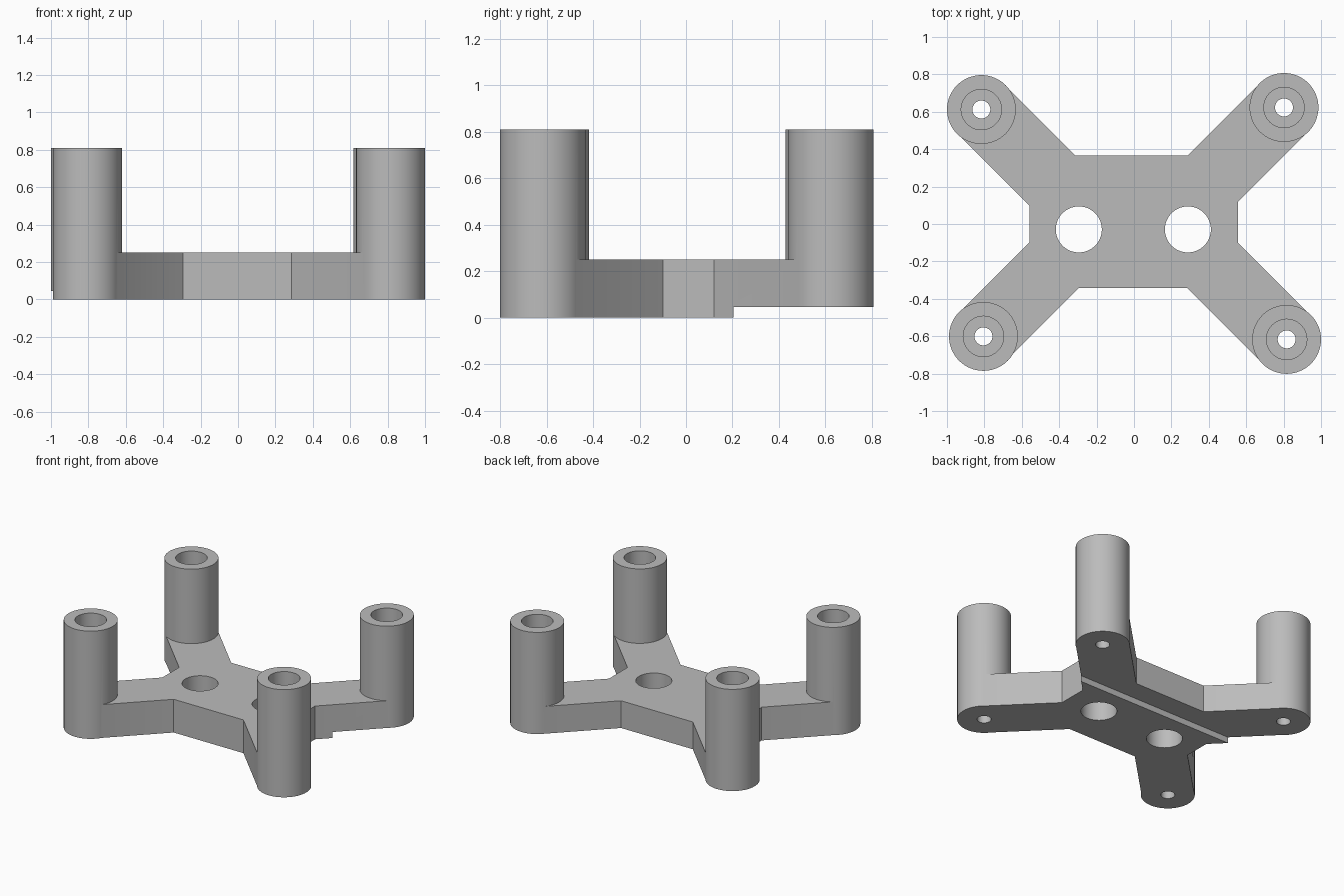
import bpy, bmesh, math
from mathutils import Vector

cube = bpy.data.objects.get("Cube")
if cube:
    bpy.data.objects.remove(cube, do_unlink=True)

GREY = (0.5, 0.5, 0.5, 1.0)
mat = bpy.data.materials.new("matte grey")
mat.use_nodes = True
mat.diffuse_color = GREY
bsdf = next(n for n in mat.node_tree.nodes if n.type == 'BSDF_PRINCIPLED')
bsdf.inputs["Base Color"].default_value = GREY

PLATE_TOP, POST_TOP, POST_R = 0.25, 0.81, 0.184


def prism(name, outline, z0, z1):
    """Extrude a flat outline from z0 up to z1."""
    bm = bmesh.new()
    face = bm.faces.new([bm.verts.new((x, y, z0)) for x, y in outline])
    ext = bmesh.ops.extrude_face_region(bm, geom=[face])
    verts = [g for g in ext["geom"] if isinstance(g, bmesh.types.BMVert)]
    bmesh.ops.translate(bm, verts=verts, vec=(0, 0, z1 - z0))
    bmesh.ops.recalc_face_normals(bm, faces=bm.faces[:])
    mesh = bpy.data.meshes.new(name)
    bm.to_mesh(mesh)
    bm.free()
    mesh.materials.append(mat)
    ob = bpy.data.objects.new(name, mesh)
    bpy.context.collection.objects.link(ob)
    return ob


def cylinder(name, centre, radius, z0, z1, sides=64):
    ring = [(centre[0] + radius * math.cos(2 * math.pi * i / sides),
             centre[1] + radius * math.sin(2 * math.pi * i / sides))
            for i in range(sides)]
    return prism(name, ring, z0, z1)


def combine(target, tool, operation):
    """Boolean the tool into the target, then discard the tool."""
    mod = target.modifiers.new(operation, 'BOOLEAN')
    mod.operation, mod.object, mod.solver = operation, tool, 'EXACT'
    bpy.context.view_layer.objects.active = target
    bpy.ops.object.modifier_apply(modifier=mod.name)
    bpy.data.objects.remove(tool, do_unlink=True)


# Each arm counter-clockwise: post centre, first root corner, second root corner
arms = [
    ((0.802, 0.623), (0.557, 0.12), (0.285, 0.365)),
    ((-0.816, 0.612), (-0.312, 0.365), (-0.56, 0.1)),
    ((-0.805, -0.601), (-0.56, -0.1), (-0.295, -0.343)),
    ((0.816, -0.617), (0.285, -0.343), (0.557, -0.1)),
]

# Cross-shaped plate: arm sides run diagonally until level with the post centre
outline = []
for post, a, b in arms:
    p = Vector(post)
    d = Vector((math.copysign(1, p.x), math.copysign(1, p.y))).normalized()
    for root, outward in ((Vector(a), True), (Vector(b), False)):
        tip = root + d * (p - root).dot(d)
        outline += [root, tip] if outward else [tip, root]
bracket = prism("mounting_bracket", outline, 0, PLATE_TOP)

# Corner posts
for post, _, _ in arms:
    combine(bracket, cylinder("post", post, POST_R, 0, POST_TOP), 'UNION')

# Shallow step under the rear half
rear = [(-1.5, 0.205), (1.5, 0.205), (1.5, 1.5), (-1.5, 1.5)]
combine(bracket, prism("rear_step_cutter", rear, -0.5, 0.045), 'DIFFERENCE')

# Wide bores from above and narrow screw holes through the floor
for post, _, _ in arms:
    combine(bracket, cylinder("bore_cutter", post, 0.108, 0.13, 1), 'DIFFERENCE')
    combine(bracket, cylinder("screw_cutter", post, 0.048, -0.2, 0.3, 32), 'DIFFERENCE')

# Two round holes through the plate
for x in (-0.295, 0.288):
    combine(bracket, cylinder("plate_hole_cutter", (x, -0.029), 0.123, -0.2, 0.5),
            'DIFFERENCE')

bpy.ops.object.select_all(action='DESELECT')
bracket.select_set(True)
bpy.context.view_layer.objects.active = bracket
bpy.ops.object.shade_smooth_by_angle(angle=math.radians(30))
